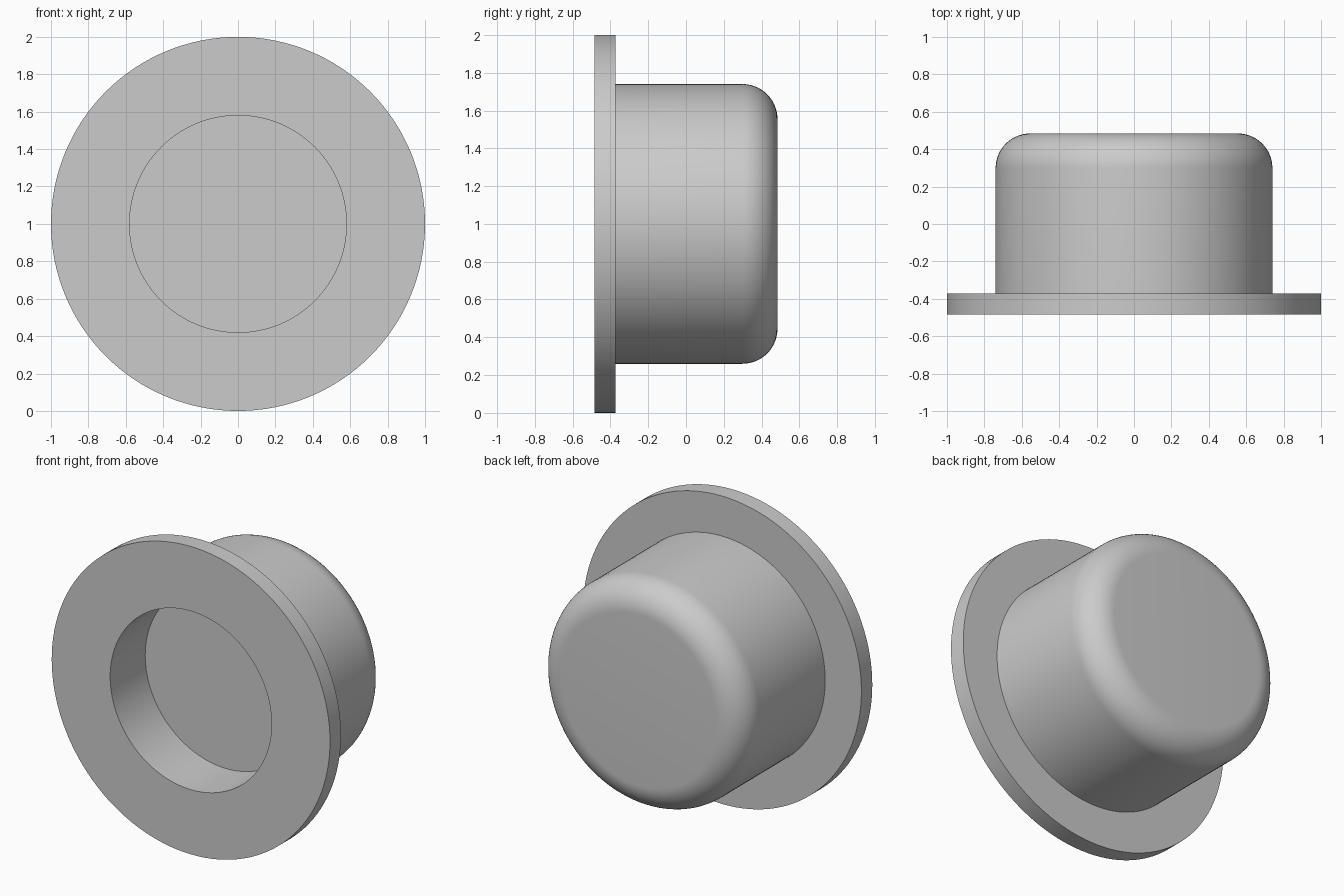
import bpy, bmesh, math
from mathutils import Vector, Matrix

SEGMENTS = 128
FRONT, FLANGE_BACK, BACK = -0.484, -0.372, 0.484
RECESS_FLOOR = FRONT + 0.36
FLANGE_R, BODY_R, RECESS_R, FILLET = 1.0, 0.74, 0.58, 0.185

cube = bpy.data.objects.get("Cube")
if cube:
    bpy.data.objects.remove(cube, do_unlink=True)

# Single plain grey
grey = bpy.data.materials.new("plain grey")
grey.use_nodes = True
colour = (0.6, 0.6, 0.6, 1)
grey.diffuse_color = colour
grey.node_tree.nodes["Principled BSDF"].inputs["Base Color"].default_value = colour

# Profile as (radius, y): recess floor, recess wall, flange, body, rounded back
profile = [(0, RECESS_FLOOR), (RECESS_R, RECESS_FLOOR), (RECESS_R, FRONT),
           (FLANGE_R, FRONT), (FLANGE_R, FLANGE_BACK), (BODY_R, FLANGE_BACK)]
STEPS = 14
for i in range(STEPS + 1):
    a = math.pi / 2 * i / STEPS
    profile.append((BODY_R - FILLET + FILLET * math.cos(a),
                    BACK - FILLET + FILLET * math.sin(a)))
profile.append((0, BACK))

# Revolve the profile around the front-to-back axis
bm = bmesh.new()
verts = [bm.verts.new((r, y, 0)) for r, y in profile]
edges = [bm.edges.new(pair) for pair in zip(verts, verts[1:])]
bmesh.ops.spin(bm, geom=verts + edges, cent=(0, 0, 0), axis=(0, 1, 0),
               angle=math.tau, steps=SEGMENTS, use_merge=True)
bmesh.ops.remove_doubles(bm, verts=bm.verts[:], dist=0.0001)
bmesh.ops.recalc_face_normals(bm, faces=bm.faces[:])
bmesh.ops.translate(bm, verts=bm.verts[:], vec=(0, 0, 1))

mesh = bpy.data.meshes.new("flanged_cup")
bm.to_mesh(mesh)
bm.free()
mesh.materials.append(grey)
cup = bpy.data.objects.new("flanged_cup", mesh)
bpy.context.collection.objects.link(cup)

# Smooth round walls, crisp rims
bpy.ops.object.select_all(action='DESELECT')
cup.select_set(True)
bpy.context.view_layer.objects.active = cup
bpy.ops.object.shade_smooth_by_angle(angle=math.radians(30))
